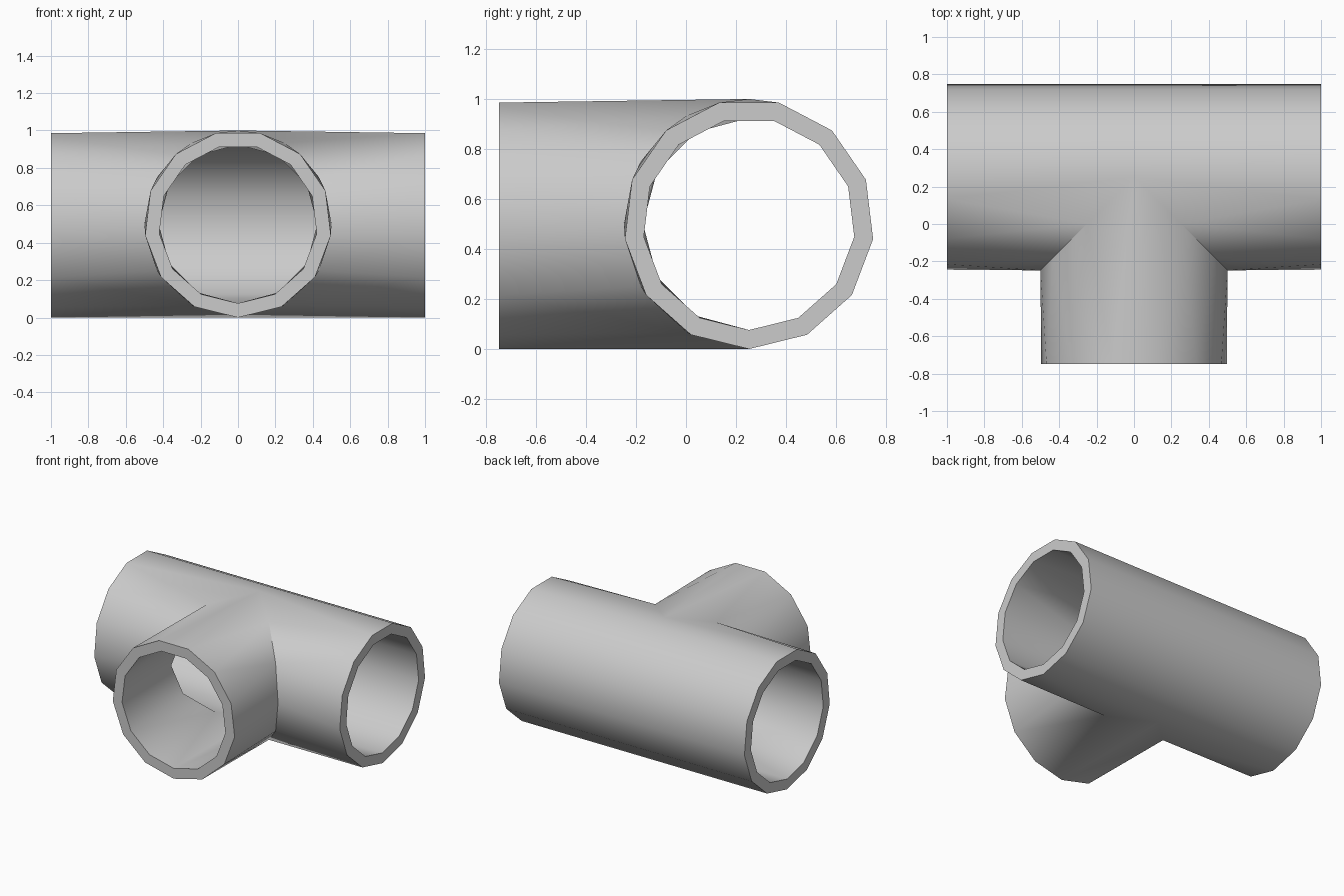
import bpy, bmesh
from math import sin, cos, pi

cube = bpy.data.objects.get("Cube")
if cube:
    bpy.data.objects.remove(cube)

CY, CZ = 0.252, 0.5            # axis of the main pipe
OUTER, INNER = 0.5, 0.424
SIDES, SEAM = 13, 6            # pipe sides, seam segments per half
STEP = 2 * pi / SIDES

grey = bpy.data.materials.new("pipe grey")
grey.use_nodes = True
colour = (0.6, 0.6, 0.6, 1)
grey.diffuse_color = colour
grey.node_tree.nodes["Principled BSDF"].inputs["Base Color"].default_value = colour

bm = bmesh.new()


def ring(place, r):
    """Open pipe end; angles run from just past the top, round to just before it."""
    return [bm.verts.new(place(r * sin(a), CZ + r * cos(a)))
            for a in ((i + 0.5) * STEP for i in range(SIDES))]


def strip(end, seam):
    """Triangulate between half a pipe end and half a seam, both top to bottom."""
    i = j = 0
    while i < len(end) - 1 or j < SEAM:
        next_end = (i + 1.5) * STEP
        next_seam = (j + 1) * pi / SEAM
        if j == SEAM or (i < len(end) - 1 and next_end <= next_seam + 1e-6):
            bm.faces.new((end[i], end[i + 1], seam[j]))
            i += 1
        else:
            bm.faces.new((end[i], seam[j + 1], seam[j]))
            j += 1


def tee_wall(r):
    """One wall of the tee; returns its three end rings."""
    left = ring(lambda u, z: (1, CY - u, z), r)
    right = ring(lambda u, z: (-1, CY - u, z), r)
    branch = ring(lambda u, z: (u, CY - 1, z), r)
    top = bm.verts.new((0, CY, CZ + r))
    bottom = bm.verts.new((0, CY, CZ - r))
    half = SIDES // 2
    for side, end, branch_half in ((1, left, branch), (-1, right, branch[half:][::-1])):
        seam = [top]
        for k in range(1, SEAM):
            a = k * pi / SEAM
            u = r * sin(a)
            seam.append(bm.verts.new((side * u, CY - u, CZ + r * cos(a))))
        seam.append(bottom)
        strip(end[:half + 1], seam)
        strip(branch_half[:half + 1], seam)
    # flat top facets meeting at the apex
    for end in (left, right, branch):
        bm.faces.new((top, end[0], end[-1]))
    bm.faces.new((top, left[-1], right[-1]))
    # back of the main pipe
    bm.faces.new((left[half], bottom, right[half], right[half + 1], left[half + 1]))
    for i in range(half + 1, SIDES - 1):
        bm.faces.new((left[i], right[i], right[i + 1], left[i + 1]))
    return left, right, branch


# Outer and inner walls joined by flat rims
for outer, inner in zip(tee_wall(OUTER), tee_wall(INNER)):
    for i in range(SIDES):
        n = (i + 1) % SIDES
        bm.faces.new((outer[i], outer[n], inner[n], inner[i]))

bmesh.ops.recalc_face_normals(bm, faces=bm.faces)
mesh = bpy.data.meshes.new("tee_pipe")
bm.to_mesh(mesh)
bm.free()
mesh.materials.append(grey)
pipe = bpy.data.objects.new("tee_pipe", mesh)
bpy.context.collection.objects.link(pipe)

bpy.ops.object.select_all(action='DESELECT')
pipe.select_set(True)
bpy.context.view_layer.objects.active = pipe
bpy.ops.object.shade_smooth_by_angle(angle=0.61)
